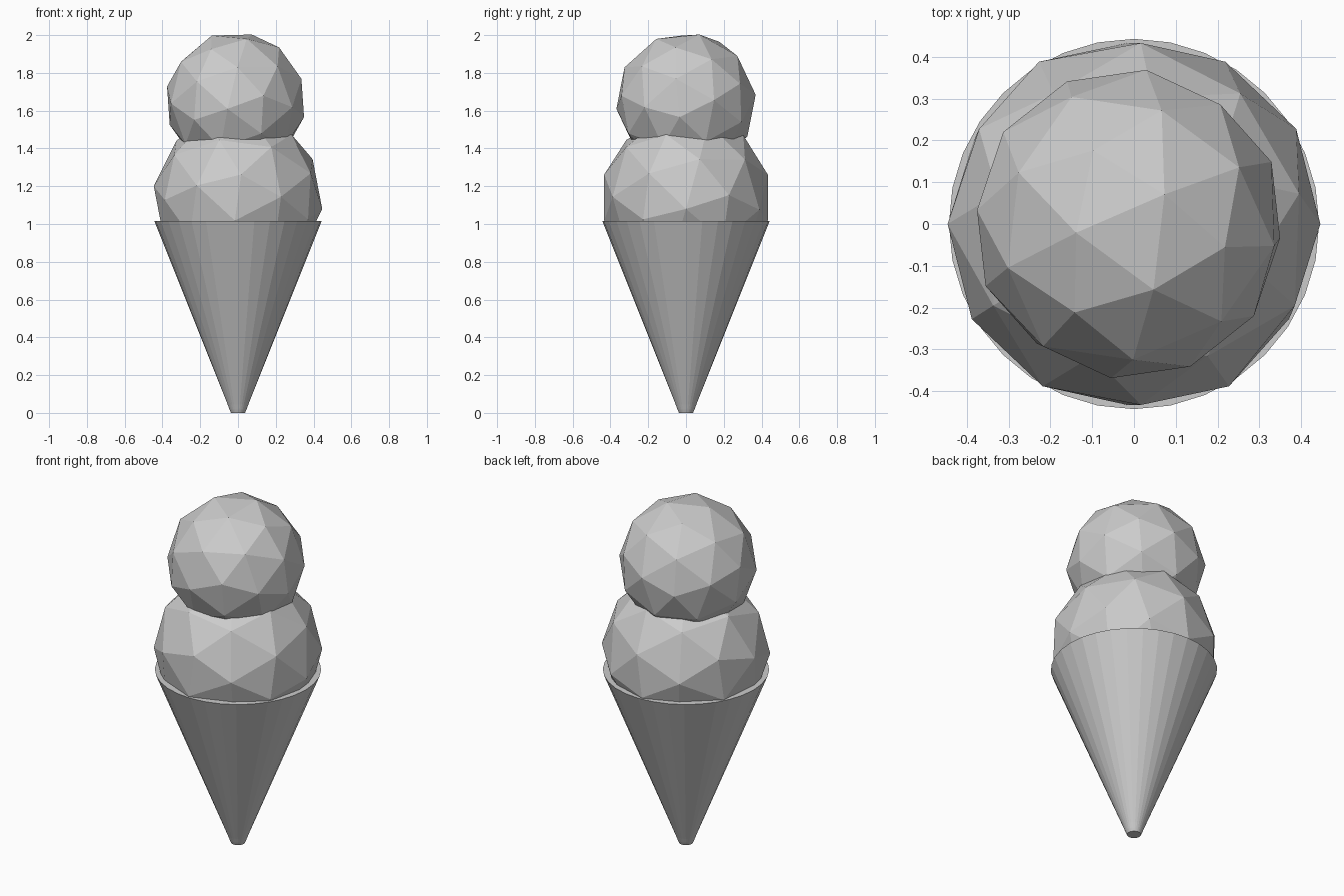
import bpy, bmesh
from math import radians, sin, cos, pi
from mathutils import Matrix, Vector

if "Cube" in bpy.data.objects:
    bpy.data.objects.remove(bpy.data.objects["Cube"])


def rot(degrees, axis):
    return Matrix.Rotation(radians(degrees), 4, axis)


def add_object(name, bm):
    bmesh.ops.recalc_face_normals(bm, faces=bm.faces[:])
    mesh = bpy.data.meshes.new(name)
    bm.to_mesh(mesh)
    bm.free()
    obj = bpy.data.objects.new(name, mesh)
    bpy.context.collection.objects.link(obj)
    return obj


def scoop(name, radius, centre, turn):
    bm = bmesh.new()
    bmesh.ops.create_icosphere(bm, subdivisions=2, radius=radius,
                               matrix=Matrix.Translation(Vector(centre)) @ turn)
    return add_object(name, bm)


def lathe(name, profile, sides):
    bm = bmesh.new()
    rings = [[bm.verts.new((r * cos(2 * pi * i / sides), r * sin(2 * pi * i / sides), z))
              for i in range(sides)] for r, z in profile]
    for a, b in zip(rings, rings[1:]):
        for i in range(sides):
            j = (i + 1) % sides
            bm.faces.new((a[i], a[j], b[j], b[i]))
    bm.faces.new(rings[0][::-1])
    bm.faces.new(rings[-1])
    return add_object(name, bm)


# Wafer cone with a small blunted tip
lathe("wafer_cone", [(0.037, 0.0), (0.045, 0.018), (0.055, 0.045), (0.443, 1.015)], 32)

# Large faceted scoop resting in the cone
scoop("lower_scoop", 0.45, (0, 0, 1.14),
      rot(7.7, 'Y') @ rot(-42.43, 'X') @ rot(90, 'Z'))

# Smaller faceted scoop on top, turned to a nearly flat top facet
scoop("upper_scoop", 0.373, (-0.013, 0, 1.647),
      rot(1.1, 'Y') @ rot(5.9, 'X') @ rot(-6.4, 'Z') @ rot(37.38, 'Y'))
